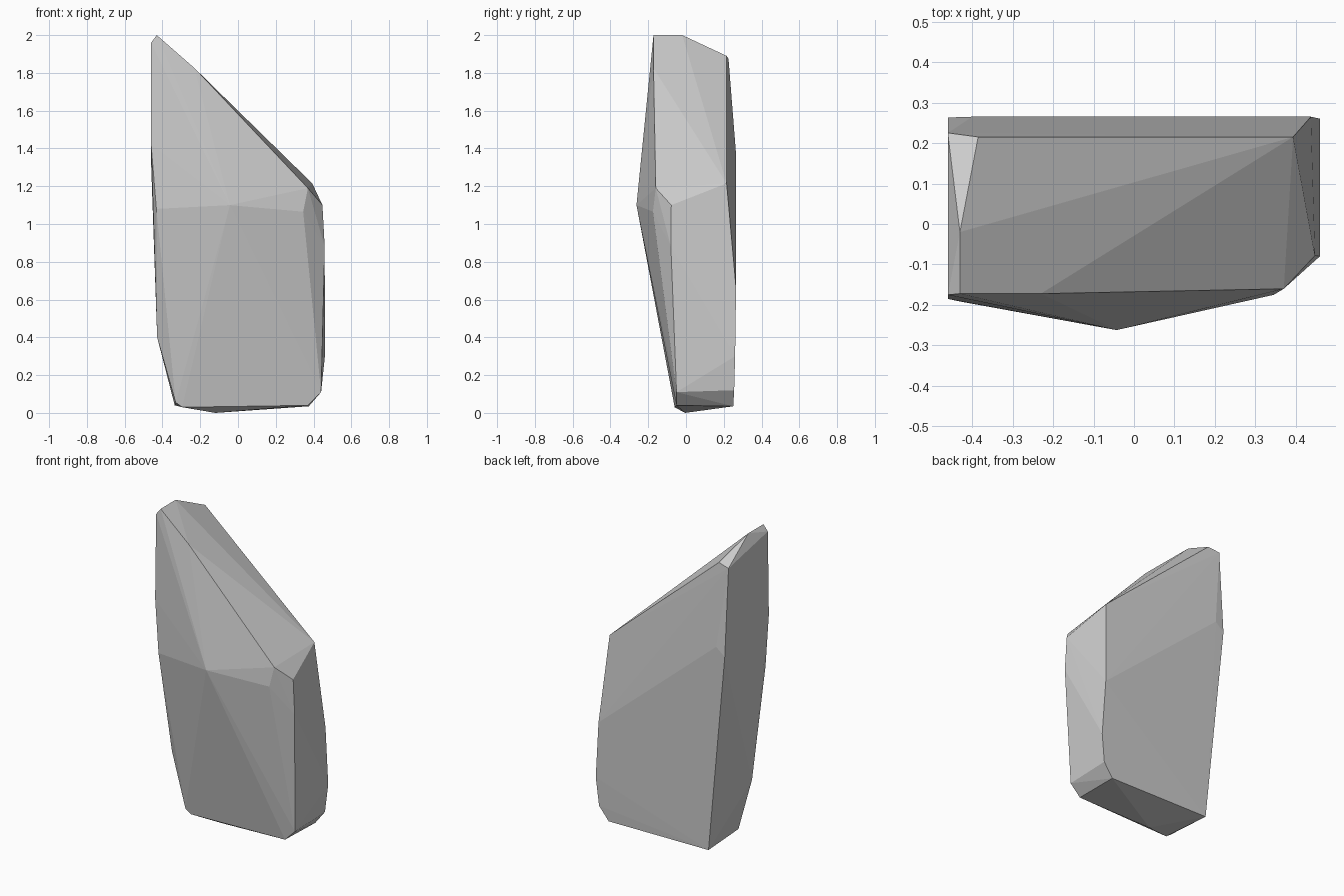
import bpy, bmesh

# Corner points of the faceted stone, grouped by region
slanted_top = [(-.43, -.172, 2.0), (-.43, -.02, 2.0), (-.46, -.175, 1.96),
               (-.46, .225, 1.875), (-.385, .215, 1.89), (-.23, -.172, 1.825),
               (.37, -.16, 1.19), (.393, .215, 1.215), (.447, -.078, 1.10)]
front_bulge = [(-.043, -.262, 1.10), (.345, -.175, 1.065),
               (-.46, -.185, 1.42), (-.432, -.191, 1.08)]
back_face = [(-.46, .263, 1.32), (-.40, .265, 1.37), (.437, .265, .66),
             (.46, .26, .30), (.44, .255, .12), (.375, .25, .035),
             (-.335, .25, .04)]
lower_sides = [(.459, -.08, .88), (.44, -.05, .11), (-.428, -.06, .40)]
base = [(-.33, -.062, .055), (-.295, -.06, .03), (-.12, -.005, 0),
        (.37, -.05, .04)]

# Wrap the corners in a flat-faced convex shell
bm = bmesh.new()
for p in slanted_top + front_bulge + back_face + lower_sides + base:
    bm.verts.new(p)
hull = bmesh.ops.convex_hull(bm, input=bm.verts[:])
loose = [v for v in bm.verts if not v.link_faces]
bmesh.ops.delete(bm, geom=loose, context='VERTS')
bmesh.ops.recalc_face_normals(bm, faces=bm.faces[:])

mesh = bpy.data.meshes.new("standing_stone")
bm.to_mesh(mesh)
bm.free()
stone = bpy.data.objects.new("standing_stone", mesh)
bpy.context.collection.objects.link(stone)
